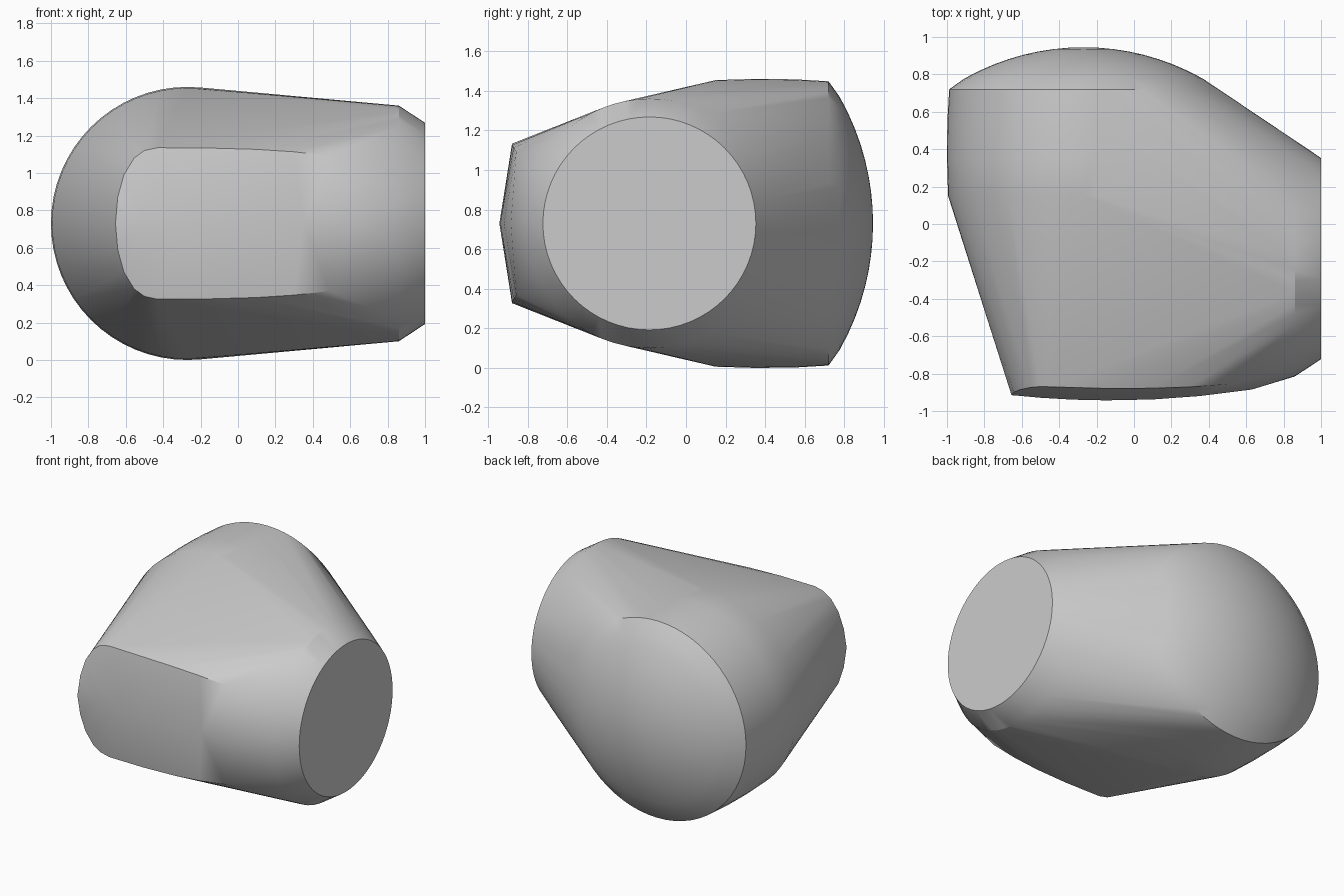
import bpy, bmesh, math
from mathutils import Vector

cube = bpy.data.objects.get("Cube")
if cube:
    bpy.data.objects.remove(cube, do_unlink=True)

MID = 0.73   # height of the horizontal symmetry plane
SEG = 64


def ring(axis, pos, a, radius, n=SEG):
    """Circle of points facing along x or y, centred at height MID."""
    pts = []
    for i in range(n):
        t = math.tau * i / n
        u, w = a + radius * math.cos(t), MID + radius * math.sin(t)
        pts.append(Vector((pos, u, w) if axis == "x" else (u, pos, w)))
    return pts


points = []

# Round disc end and its chamfer
points += ring("x", 1.0, -0.185, 0.538)
points += ring("x", 0.86, -0.185, 0.63)

# Large barrel along y, slightly bulged
for y, r in ((0.15, 0.724), (0.35, 0.73), (0.55, 0.728), (0.72, 0.718)):
    points += ring("y", y, -0.27, r)

# Shallow spherical dome on the back
R, TOP = 1.297, 0.945
for k in range(1, 9):
    r = 0.718 * (1 - k / 9)
    points += ring("y", TOP - R + math.sqrt(R * R - r * r), -0.27, r)
points.append(Vector((-0.27, TOP, MID)))

# Front ridge on the symmetry plane
for x, y in ((-0.655, -0.915), (-0.5, -0.929), (-0.33, -0.939), (-0.15, -0.943),
             (0.1, -0.938), (0.35, -0.92), (0.63, -0.885)):
    points.append(Vector((x, y, MID)))

# Rim of the two front facets, mirrored above and below: x, y, height from MID
rim = ((-0.643, -0.9, 0.14), (-0.61, -0.886, 0.26), (-0.555, -0.874, 0.35),
       (-0.5, -0.869, 0.39), (-0.43, -0.871, 0.405), (-0.15, -0.879, 0.403),
       (0.1, -0.878, 0.396), (0.3, -0.871, 0.383), (0.49, -0.858, 0.362))
for x, y, h in rim:
    for s in (-1, 1):
        points.append(Vector((x, y, MID + s * h)))

# Wrap everything in one convex skin
bm = bmesh.new()
for p in points:
    bm.verts.new(p)
bmesh.ops.convex_hull(bm, input=bm.verts[:], use_existing_faces=False)
bmesh.ops.delete(bm, geom=[v for v in bm.verts if not v.link_faces], context="VERTS")
bmesh.ops.dissolve_limit(bm, angle_limit=math.radians(0.3),
                         verts=bm.verts[:], edges=bm.edges[:])
bmesh.ops.recalc_face_normals(bm, faces=bm.faces[:])
mesh = bpy.data.meshes.new("rounded_hull")
bm.to_mesh(mesh)
bm.free()

hull = bpy.data.objects.new("rounded_hull", mesh)
bpy.context.collection.objects.link(hull)

# Plain grey
grey = bpy.data.materials.new("light_grey")
grey.use_nodes = True
colour = (0.6, 0.6, 0.6, 1)
grey.diffuse_color = colour
grey.node_tree.nodes["Principled BSDF"].inputs["Base Color"].default_value = colour
mesh.materials.append(grey)

bpy.ops.object.select_all(action="DESELECT")
hull.select_set(True)
bpy.context.view_layer.objects.active = hull
bpy.ops.object.shade_smooth_by_angle(angle=math.radians(30))
